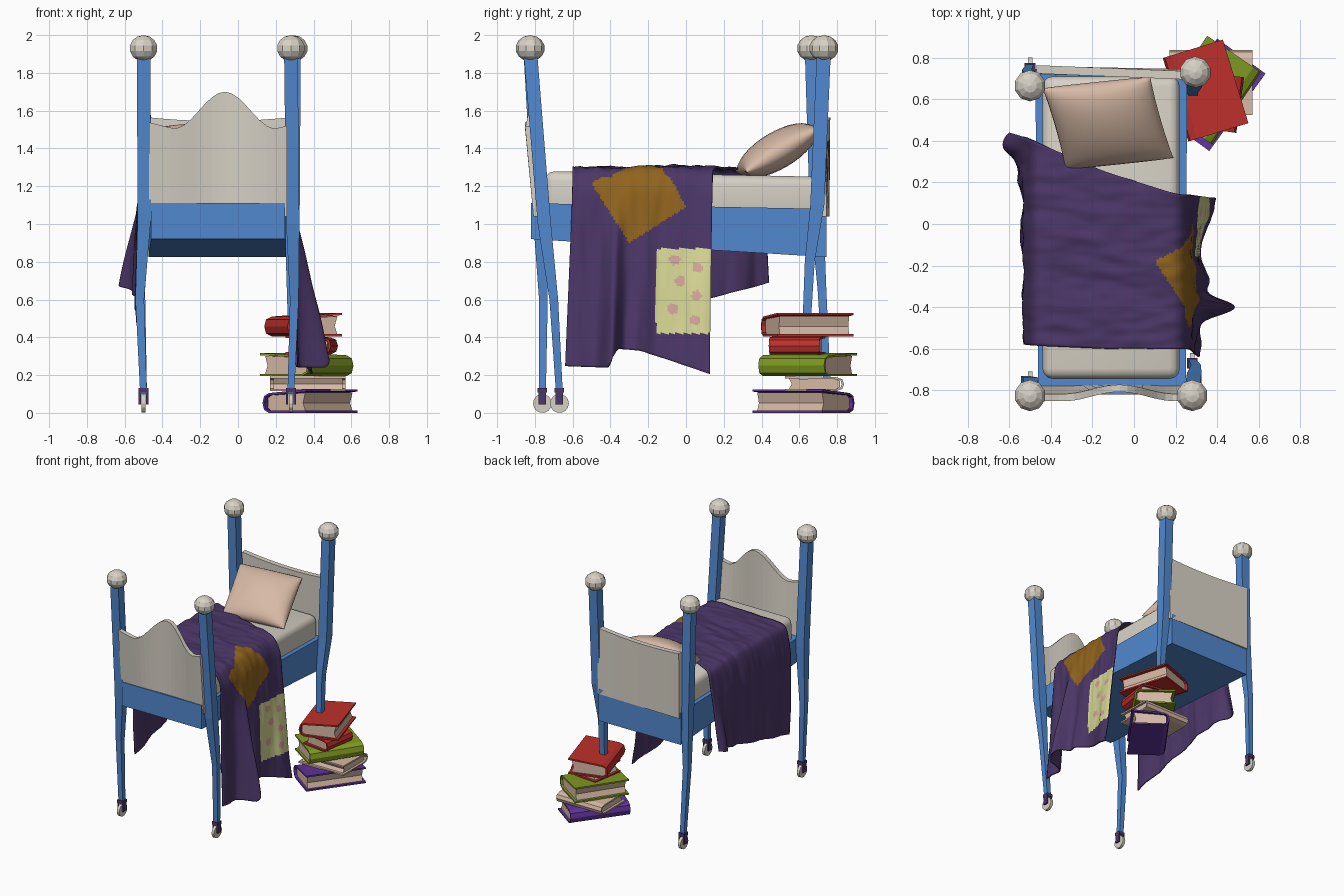
import bpy, bmesh, math
from mathutils import Vector, Matrix, noise

if "Cube" in bpy.data.objects:
    bpy.data.objects.remove(bpy.data.objects["Cube"])

def mat(name, r, g, b):
    m = bpy.data.materials.new(name)
    m.diffuse_color = (r, g, b, 1)
    m.use_nodes = True
    m.node_tree.nodes["Principled BSDF"].inputs["Base Color"].default_value = m.diffuse_color
    return m

BLUE = mat("blue paint", .084, .25, .63)
CREAM = mat("cream", .68, .64, .56)
TAN = mat("tan linen and paper", .68, .49, .38)
PURPLE = mat("dark purple", .07, .037, .135)
VIOLET = mat("violet cover", .12, .035, .34)
BROWN = mat("brown patch", .28, .125, .012)
YELLOW = mat("pale yellow patch", .68, .68, .3)
PINK = mat("pink dots", .68, .38, .33)
RED = mat("red cover", .52, .03, .025)
GREEN = mat("green cover", .22, .33, .015)

def mesh_obj(name, verts, faces, mats, smooth=False, idx=None):
    me = bpy.data.meshes.new(name)
    me.from_pydata([tuple(v) for v in verts], [], faces)
    for m in mats:
        me.materials.append(m)
    for i, p in enumerate(me.polygons):
        p.use_smooth = smooth
        if idx:
            p.material_index = idx[i]
    bm = bmesh.new()
    bm.from_mesh(me)
    if not idx or len(idx) < 1000:
        bmesh.ops.remove_doubles(bm, verts=bm.verts, dist=1e-5)
        bmesh.ops.recalc_face_normals(bm, faces=bm.faces)
    bm.to_mesh(me)
    bm.free()
    ob = bpy.data.objects.new(name, me)
    bpy.context.collection.objects.link(ob)
    return ob

def loft(name, rings, m, smooth=False):
    """Skin closed rings of equal length and cap the ends."""
    n = len(rings[0])
    verts = [v for r in rings for v in r]
    faces = [(k*n+i, k*n+(i+1) % n, (k+1)*n+(i+1) % n, (k+1)*n+i)
             for k in range(len(rings)-1) for i in range(n)]
    faces += [tuple(range(n)), tuple(range(len(verts)-n, len(verts)))]
    return mesh_obj(name, verts, faces, [m], smooth)

def square(x, y, z, h):
    return [(x-h, y-h, z), (x+h, y-h, z), (x+h, y+h, z), (x-h, y+h, z)]

def prim(name, m, op, matrix, **kw):
    bm = bmesh.new()
    op(bm, matrix=matrix, **kw)
    me = bpy.data.meshes.new(name)
    bm.to_mesh(me)
    bm.free()
    me.materials.append(m)
    ob = bpy.data.objects.new(name, me)
    bpy.context.collection.objects.link(ob)
    return ob

T, S = Matrix.Translation, Matrix.Diagonal

# Bent tapering posts with knobs; three roll on casters, one rests on the books
posts = {
    "front_right": [(.28, -.825, 1.92, .036), (.29, -.75, 1.0, .035), (.298, -.70, .6, .023), (.28, -.67, .1, .018)],
    "front_left": [(-.5, -.825, 1.92, .036), (-.495, -.775, 1.05, .036), (-.52, -.755, .6, .023), (-.5, -.76, .1, .018)],
    "back_left": [(-.5, .665, 1.92, .036), (-.495, .69, 1.1, .036), (-.515, .72, .65, .023), (-.5, .75, .1, .018)],
    "back_right": [(.295, .73, 1.92, .037), (.29, .695, 1.1, .037), (.28, .655, .8, .026), (.285, .64, .5, .022)],
}
for name, pts in posts.items():
    loft(name + "_post", [square(*p) for p in pts], BLUE)
    x, y, z, _ = pts[0]
    prim(name + "_knob", CREAM, bmesh.ops.create_uvsphere, T((x, y, 1.93)) @ S((1.06, 1.06, .95, 1)),
         u_segments=10, v_segments=7, radius=.073)
    if name != "back_right":
        x, y, z, _ = pts[-1]
        prim(name + "_wheel", CREAM, bmesh.ops.create_cone, T((x, y, .05)) @ Matrix.Rotation(math.pi/2, 4, 'Y'),
             segments=14, radius1=.05, radius2=.05, depth=.022, cap_ends=True)
        for s in (-1, 1):
            prim(name + "_caster_fork", PURPLE, bmesh.ops.create_cube,
                 T((x+s*.02, y, .085)) @ S((.012, .04, .08, 1)), size=1)
        prim(name + "_caster_cap", PURPLE, bmesh.ops.create_cube, T((x, y, .12)) @ S((.052, .05, .025, 1)), size=1)

# Bed frame box, deeper at the head end
def rect(x0, x1, y, z0, z1):
    return [(x0, y, z0), (x1, y, z0), (x1, y, z1), (x0, y, z1)]

loft("bed_frame", [rect(-.46, .25, -.82, .92, 1.11), rect(-.475, .255, .745, .825, 1.08)], BLUE)

# Rounded mattress
mattress = loft("mattress", [rect(-.44, .22, -.745, 1.03, 1.28), rect(-.44, .22, .71, 1.0, 1.25)], CREAM, True)
bev = mattress.modifiers.new("round", 'BEVEL')
bev.width, bev.segments = .05, 3

# Footboard with a hump and a nearly straight headboard
def board(name, x0, x1, top, ybot, ytop, thick, n=20):
    rings = []
    for i in range(n+1):
        x = x0 + (x1-x0)*i/n
        yb, yt = ybot(x), ytop(x)
        rings.append([(x, yb-thick/2, 1.04), (x, yb+thick/2, 1.04), (x, yt+thick/2, top(x)), (x, yt-thick/2, top(x))])
    return loft(name, rings, CREAM)

hump = lambda x: .5 + .5*math.cos(math.pi*min(1, abs(x+.07)/.27))
board("footboard", -.47, .26, lambda x: 1.505 + .195*hump(x) + .25*max(0, abs(x+.07)-.27),
      lambda x: -.79, lambda x: -.835 + .045*hump(x), .035)
board("headboard", -.47, .27, lambda x: 1.545 + .14*(x+.1)**2,
      lambda x: .73 - .02*x, lambda x: .725 - .04*x, .04, 10)

# Plump pillow leaning on the headboard
N = 16
pv, pf = [], []
for side in (1, -1):
    for j in range(N+1):
        for i in range(N+1):
            u, v = math.sin(math.pi/2*(2*i/N-1)), math.sin(math.pi/2*(2*j/N-1))
            pv.append((.26*u*(1-.03*(1-v*v)) - .035*v, .23*v*(1-.02*(1-u*u)),
                       side*.098*(max(0, (1-u*u)*(1-v*v)))**.45))
    o = 0 if side == 1 else (N+1)**2
    for j in range(N):
        for i in range(N):
            a = o + j*(N+1)+i
            q = (a, a+1, a+N+2, a+N+1)
            pf.append(q if side == 1 else q[::-1])
pillow = mesh_obj("pillow", pv, pf, [TAN], True)
pillow.data.transform(T((-.125, .485, 1.39)) @ Matrix.Rotation(math.radians(6), 4, 'Z') @ Matrix.Rotation(math.radians(30), 4, 'X'))

# Blanket: draped cross-sections from left hem over the mattress to right hem
def lerp(a, b, t):
    return a + (b-a)*t

def pw(pts, t):
    for (a, p), (b, q) in zip(pts, pts[1:]):
        if t <= b:
            return lerp(p, q, (t-a)/(b-a))
    return pts[-1][1]

def bell(y, c, w):
    return math.exp(-((y-c)/w)**2)

NS, NT = 230, 70
rows = []
for j in range(NT+1):
    t = j/NT
    yl, yr, yrt = lerp(-.57, .44, t), lerp(-.64, .125, t), lerp(-.60, .14, t)
    hem = pw([(-.7, .25), (-.42, .24), (-.36, .34), (-.24, .33), (.13, .205)], yr)
    xr = .315 + .165*bell(yr, -.40, .05) + .075*bell(yr, .13, .17) + .04*bell(yr, -.26, .07)
    xl = lerp(-.52, -.55, t) - .085*bell(yl, .38, .07) + .008*math.sin(yl*22)
    keys = [(0, Vector((xl, yl, lerp(.42, .69, t)))),
            (.26, Vector((-.53, lerp(-.58, .42, t), 1.08))),
            (.34, Vector((-.485, lerp(-.585, .40, t), 1.29))),
            (.46, Vector((-.15, lerp(-.60, .255, t), 1.295))),
            (.59, Vector((.215, yrt, 1.295))),
            (.64, Vector((.27, yrt, 1.2))),
            (1, Vector((xr, yr, hem)))]
    line = [pw(keys, i/NS) for i in range(NS+1)]
    for _ in range(25):
        line = [line[0]] + [(line[i-1]+line[i]*2+line[i+1])/4 for i in range(1, NS)] + [line[-1]]
    for p in line:
        w = noise.noise(Vector((p.x*3.5, p.y*10 + p.x*3, p.z*2)))
        w += .6*noise.noise(Vector((p.x*8, p.y*24, p.z*4)))
        k = min(1, max(0, (p.z-1.18)/.08))       # 1 on top, 0 on the hanging sides
        p.z += k*(.014*w + .007)
        p.x += (1-k)*(.010*w + .004)*(1 if p.x > 0 else -1)
    rows.append(line)
bv = [p for r in rows for p in r]
diamond = [(-.50, 1.215), (-.30, .90), (.0, 1.09), (-.18, 1.43)]
dots = [(-.03, .70), (.06, .77), (.055, .62), (-.07, .55), (.05, .49), (-.06, .81)]

def blanket_colour(c):
    if c.x < .05:
        return 0
    h = c.z if c.z < 1.25 else 1.28 + max(0, .25-c.x)
    if all((b[0]-a[0])*(h-a[1]) - (b[1]-a[1])*(c.y-a[0]) > 0 for a, b in zip(diamond, diamond[1:]+diamond[:1])):
        return 1
    if c.y > -.16 and .42 < c.z < .87:
        return 3 if any(math.hypot(c.y-y, c.z-z) < .028 for y, z in dots) else 2
    return 0

bf, bi = [], []
for j in range(NT):
    for i in range(NS):
        a = j*(NS+1)+i
        q = (a, a+1, a+NS+2, a+NS+1)
        bf.append(q)
        bi.append(blanket_colour(sum((bv[k] for k in q), Vector())/4))
blanket = mesh_obj("blanket", bv, bf, [PURPLE, BROWN, YELLOW, PINK] + [PURPLE]*4, True, bi)
sol = blanket.modifiers.new("thickness", 'SOLIDIFY')
sol.thickness, sol.material_offset, sol.material_offset_rim = .01, 4, 4

# Books: a wrap-round cover with a rounded spine, and a page block
def book(name, cover, x, y, z, h, w, l, rot, flare):
    c, a = .012, w/2
    outer = [(a, h+flare), (-a*.85, h), (-a-.012, h*.85), (-a-.022, h*.5), (-a-.012, h*.15), (-a*.85, 0), (a, 0)]
    inner = [(a, h+flare-c), (-a*.85, h-c), (-a-.002, h*.8), (-a-.01, h*.5), (-a-.002, h*.2), (-a*.85, c), (a, c)]
    pages = [(-a, h*.25), (-a*.85, c), (a-.02, c), (a-.035, h*.5), (a-.02, h+flare*.7-c), (-a*.85, h-c), (-a, h*.75)]
    verts, faces, idx = [], [], []
    for prof, half, mi in ((outer + inner[::-1], l/2, 0), (pages, l/2-.018, 1)):
        o, n = len(verts), len(prof)
        verts += [(px, s*half, pz) for s in (-1, 1) for px, pz in prof]
        side = [(o+i, o+(i+1) % n, o+n+(i+1) % n, o+n+i) for i in range(n)]
        if mi == 0:
            ends = [(o+e+i, o+e+i+1, o+e+n-2-i, o+e+n-1-i) for e in (0, n) for i in range(n//2-1)]
        else:
            ends = [tuple(range(o, o+n)), tuple(range(o+n, o+2*n))]
        faces += side + ends
        idx += [mi]*(len(side)+len(ends))
    ob = mesh_obj(name, verts, faces, [cover, TAN], False, idx)
    ob.data.transform(T((x, y, z)) @ Matrix.Rotation(math.radians(rot), 4, 'Z'))

book("violet_book", VIOLET, .39, .615, 0, .105, .265, .46, -36, .02)
book("tan_book", TAN, .37, .67, .115, .075, .29, .40, -90, .005)
book("green_book", GREEN, .355, .65, .195, .11, .29, .42, 146, .012)
book("small_red_book", RED, .38, .59, .31, .09, .22, .27, 172, .008)
book("top_red_book", RED, .355, .645, .405, .105, .28, .42, 17, .02)
